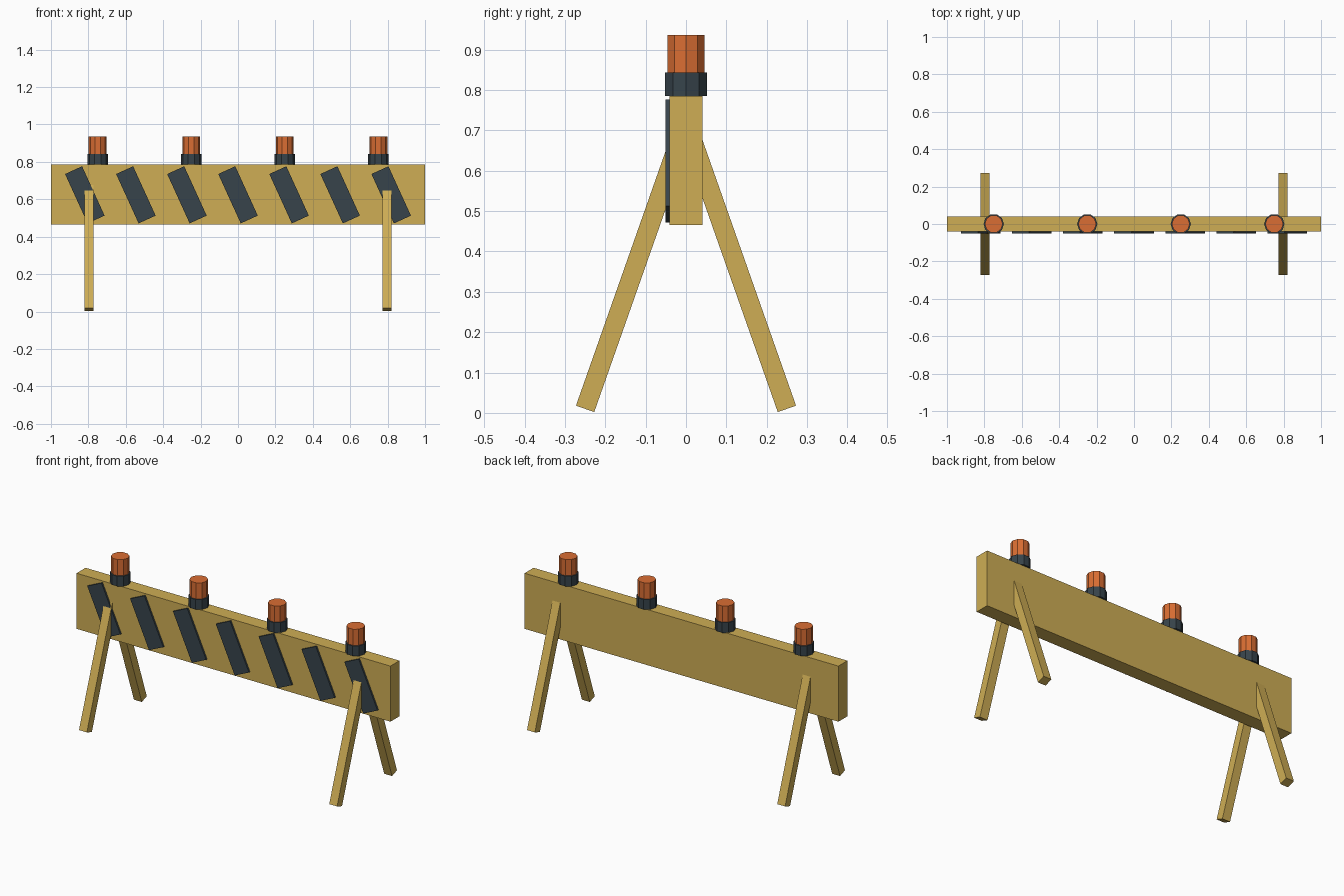
import bpy
import math
from mathutils import Matrix, Vector

if "Cube" in bpy.data.objects:
    bpy.data.objects.remove(bpy.data.objects["Cube"], do_unlink=True)


def make_material(name, rgb):
    mat = bpy.data.materials.new(name)
    mat.use_nodes = True
    color = (*rgb, 1.0)
    mat.diffuse_color = color
    mat.node_tree.nodes["Principled BSDF"].inputs["Base Color"].default_value = color
    return mat


wood = make_material("yellow wood", (0.62, 0.42, 0.09))
slate = make_material("dark slate", (0.038, 0.057, 0.07))
amber = make_material("orange lamp", (0.70, 0.155, 0.033))


def box(name, center, size, mat, tilt=0.0, axis='X'):
    bpy.ops.mesh.primitive_cube_add(size=1)
    obj = bpy.context.object
    obj.name = name
    obj.data.transform(Matrix.Diagonal((*size, 1)))
    obj.data.transform(Matrix.Rotation(tilt, 4, axis))
    obj.location = center
    obj.data.materials.append(mat)
    return obj


def drum(name, x, radius, bottom, top, mat):
    # Ten-sided, with corners on the x axis
    bpy.ops.mesh.primitive_cylinder_add(vertices=10, radius=radius, depth=top - bottom)
    obj = bpy.context.object
    obj.name = name
    obj.data.transform(Matrix.Rotation(math.pi / 2, 4, 'Z'))
    obj.location = (x, 0, (bottom + top) / 2)
    obj.data.materials.append(mat)


# Barrier board
box("board", (0, 0, 0.625), (2, 0.082, 0.32), wood)

# Slanted stripes on the front
for i in range(7):
    box(f"stripe_{i + 1}", ((i - 3) * 0.273, -0.045, 0.624),
        (0.10, 0.012, 0.29), slate, math.radians(-24.5), 'Y')

# Splayed legs, ending inside the board
for end, x in (("right", -0.797), ("left", 0.797)):
    for face, side in (("front", -1), ("back", 1)):
        foot = Vector((x, side * 0.25, 0.01))
        head = Vector((x, 0, 0.72))
        tilt = math.atan2(side * 0.25, 0.71)
        box(f"{face}_{end}_leg", (foot + head) / 2,
            (0.05, 0.048, (head - foot).length), wood, tilt)

# Warning lamps along the top
for i in range(4):
    x = -0.75 + 0.5 * i
    drum(f"lamp_base_{i + 1}", x, 0.0545, 0.785, 0.843, slate)
    drum(f"lamp_{i + 1}", x, 0.048, 0.84, 0.936, amber)
